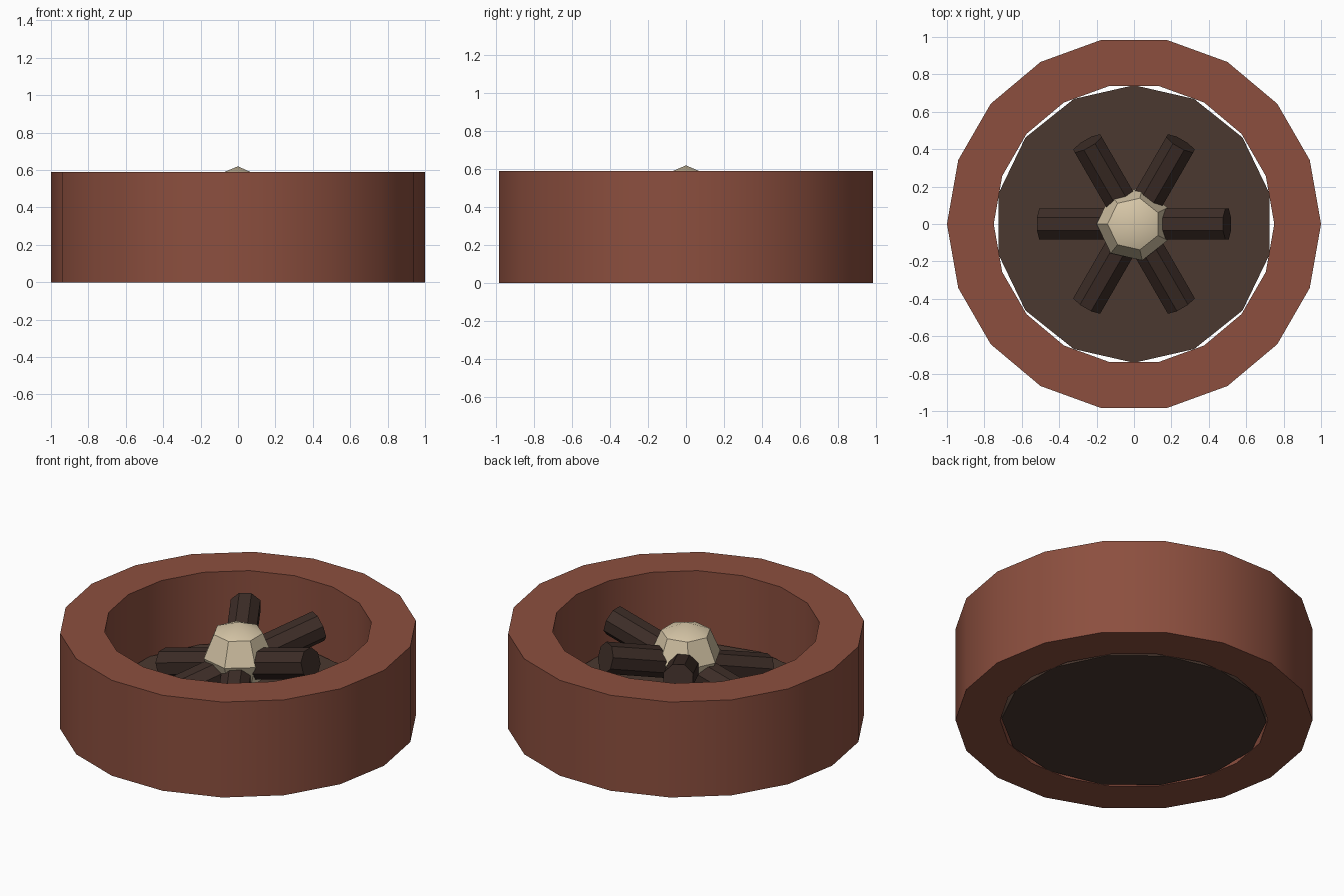
import bpy, bmesh, math
from mathutils import Matrix, Vector

cube = bpy.data.objects.get("Cube")
if cube:
    bpy.data.objects.remove(cube, do_unlink=True)


def material(name, rgb):
    m = bpy.data.materials.new(name)
    m.use_nodes = True
    m.diffuse_color = (*rgb, 1)
    m.node_tree.nodes["Principled BSDF"].inputs["Base Color"].default_value = (*rgb, 1)
    return m


brick = material("red brick", (0.262, 0.078, 0.049))
ash = material("dark ash", (0.069, 0.040, 0.029))
char = material("charred wood", (0.046, 0.026, 0.020))
bone = material("pale stone", (0.68, 0.57, 0.39))


def finish(name, bm, mat):
    bmesh.ops.recalc_face_normals(bm, faces=bm.faces)
    mesh = bpy.data.meshes.new(name)
    bm.to_mesh(mesh)
    bm.free()
    mesh.materials.append(mat)
    obj = bpy.data.objects.new(name, mesh)
    bpy.context.collection.objects.link(obj)
    bpy.ops.object.select_all(action="DESELECT")
    obj.select_set(True)
    bpy.context.view_layer.objects.active = obj
    bpy.ops.object.shade_smooth_by_angle(angle=math.radians(30))
    return obj


def lathe(name, profile, sides, start, mat, closed=False):
    """Spin a (radius, z) profile round the z axis."""
    bm = bmesh.new()
    turn = Matrix.Rotation(math.radians(start), 3, "Z")
    verts = [bm.verts.new(turn @ Vector((r, 0, z))) for r, z in profile]
    edges = [bm.edges.new(pair) for pair in zip(verts, verts[1:])]
    if closed:
        edges.append(bm.edges.new((verts[-1], verts[0])))
    bmesh.ops.spin(bm, geom=verts + edges, cent=(0, 0, 0), axis=(0, 0, 1),
                   angle=math.tau, steps=sides, use_merge=True)
    bmesh.ops.remove_doubles(bm, verts=bm.verts, dist=0.0001)
    return finish(name, bm, mat)


# Thick outer wall, open in the middle
wall_height = 0.59
lathe("outer_ring", [(1, 0), (1, wall_height), (0.75, wall_height), (0.75, 0)],
      18, 0, brick, closed=True)

# Floor disc inside the wall
lathe("floor_disc", [(0, 0), (0.742, 0), (0.742, 0.15), (0, 0.15)], 14, 90, ash)

# Faceted ball in the centre
radius, centre = 0.2, 0.42
arc = [(radius * math.sin(i * math.pi / 4), centre + radius * math.cos(i * math.pi / 4))
       for i in range(5)]
lathe("centre_ball", arc, 7, 180, bone)

# Three tilted logs crossing under the ball
for i in range(3):
    bm = bmesh.new()
    place = (Matrix.Translation((0, 0, 0.365))
             @ Matrix.Rotation(math.radians(60 * i), 4, "Z")
             @ Matrix.Rotation(math.radians(75), 4, "Y")
             @ Matrix.Rotation(math.radians(22.5), 4, "Z"))
    bmesh.ops.create_cone(bm, cap_ends=True, segments=8, radius1=0.09, radius2=0.09,
                          depth=1.03, matrix=place)
    finish(f"log_{i + 1}", bm, char)
